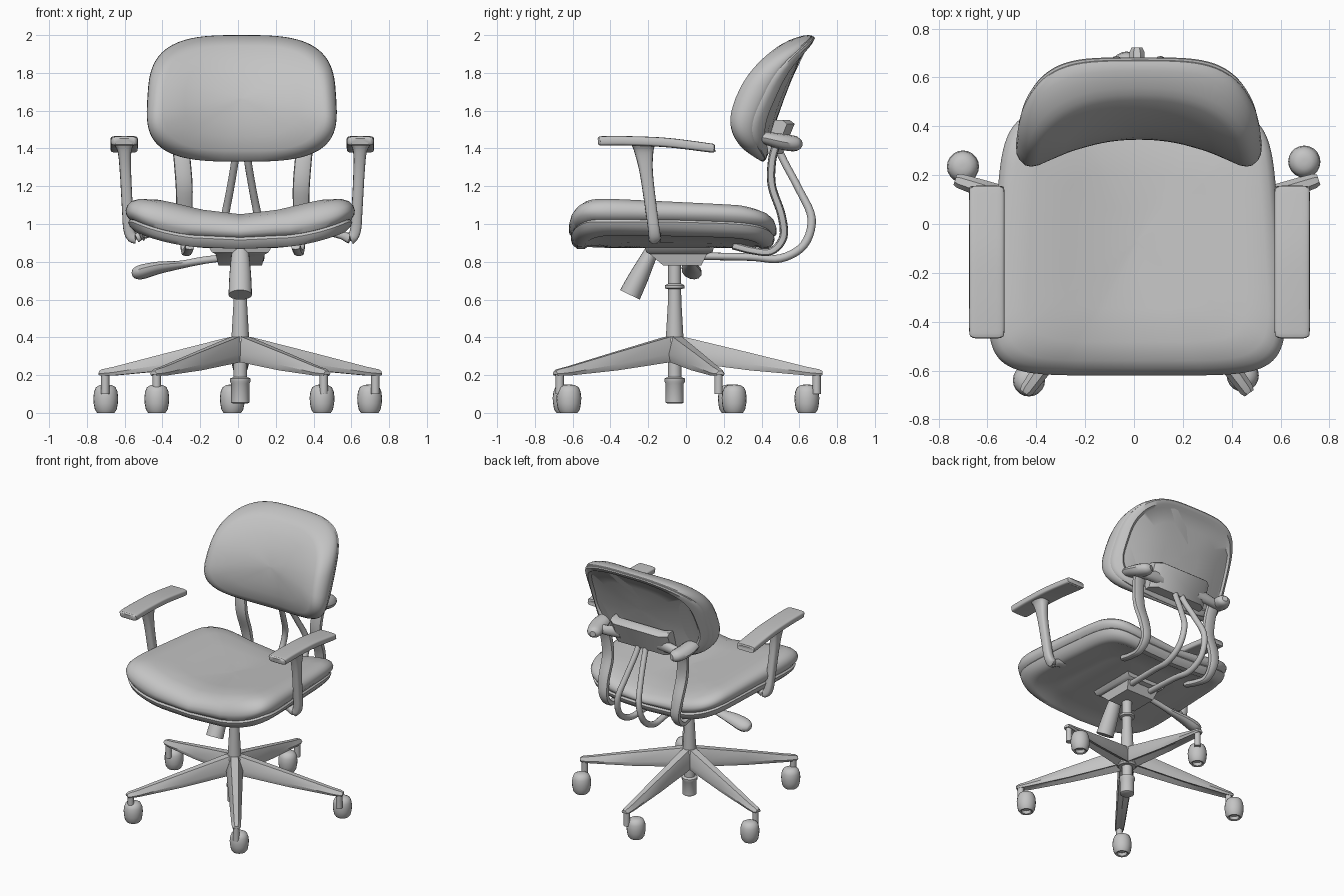
import bpy, bmesh, math
from mathutils import Vector

cube = bpy.data.objects.get("Cube")
if cube:
    bpy.data.objects.remove(cube, do_unlink=True)

grey = bpy.data.materials.new("plain_grey")
grey.use_nodes = True
grey.diffuse_color = (0.55, 0.55, 0.55, 1)
grey.node_tree.nodes["Principled BSDF"].inputs["Base Color"].default_value = (0.55, 0.55, 0.55, 1)
parts = []
CX, CY = 0.012, -0.06          # centre of the column and base


def loft(name, rings):
    """Skin a list of equal-length rings and cap both ends."""
    bm = bmesh.new()
    vs = [[bm.verts.new(p) for p in r] for r in rings]
    n = len(vs[0])
    for a, b in zip(vs, vs[1:]):
        for i in range(n):
            j = (i + 1) % n
            bm.faces.new((a[i], a[j], b[j], b[i]))
    bm.faces.new(vs[0])
    bm.faces.new(vs[-1])
    bmesh.ops.recalc_face_normals(bm, faces=bm.faces)
    me = bpy.data.meshes.new(name)
    bm.to_mesh(me)
    bm.free()
    me.materials.append(grey)
    ob = bpy.data.objects.new(name, me)
    bpy.context.collection.objects.link(ob)
    parts.append(ob)
    return ob


def superellipse(n, count):
    """Unit rounded-square outline."""
    out = []
    for i in range(count):
        a = 2 * math.pi * i / count
        c, s = math.cos(a), math.sin(a)
        out.append((math.copysign(abs(c) ** (2 / n), c), math.copysign(abs(s) ** (2 / n), s)))
    return out


def lathe(name, x, y, profile, n=24):
    """Turn (radius, z) pairs about a vertical axis."""
    return loft(name, [[(x + r * math.cos(2 * math.pi * i / n), y + r * math.sin(2 * math.pi * i / n), z)
                        for i in range(n)] for r, z in profile])


def sweep(name, pts, ref, power=2, count=12, sub=5):
    """Smooth path of (x, y, z, half width along ref, half thickness)."""
    p = [Vector(q) for q in pts]
    p = [2 * p[0] - p[1]] + p + [2 * p[-1] - p[-2]]
    path = []
    for i in range(1, len(p) - 2):
        a, b, c, d = p[i - 1:i + 3]
        for k in range(sub):
            t = k / sub
            path.append(0.5 * (2 * b + (c - a) * t + (2 * a - 5 * b + 4 * c - d) * t * t
                               + (3 * b - a - 3 * c + d) * t ** 3))
    path.append(p[-2])
    shape, rings, ref = superellipse(power, count), [], Vector(ref)
    for i, q in enumerate(path):
        tan = (path[min(i + 1, len(path) - 1)].xyz - path[max(i - 1, 0)].xyz).normalized()
        side = (ref - tan * ref.dot(tan)).normalized()
        up = tan.cross(side)
        rings.append([q.xyz + side * (u * q[3]) + up * (v * q[4]) for u, v in shape])
    return loft(name, rings)


# --- Seat: saddle-shaped cushion over a shallow, flatter pan ---
def seat_part(name, rings):
    out = []
    for s, z in rings:
        ring = []
        k = min(1, max(0, (z - 0.93) / 0.12))      # 0 at the pan, 1 on top of the cushion
        for u, v in superellipse(6, 80):
            y = v * 0.55 * s
            x = u * 0.617 * s * (1 - 0.125 * (y + 0.4))
            t = min(1, abs(x) / 0.57)
            lift = 0.088 * k * math.sin(math.pi / 2 * t) ** 2 + 0.095 * (1 - k) * t ** 2.6
            slope = 0.045 * max(0, y + 0.33) + 0.12 * max(0, y - 0.36) + 1.8 * max(0, -0.4 - y) ** 2
            ring.append((CX + x, y - 0.07, z + lift - k * slope))
        out.append(ring)
    return loft(name, out)


seat_part("seat_cushion", [(0.9, 0.92), (0.97, 0.93), (0.995, 0.955), (1, 0.98), (0.985, 1.01),
                           (0.95, 1.032), (0.89, 1.046), (0.75, 1.052), (0.5, 1.052), (0.25, 1.047), (0.02, 1.045)])
seat_part("seat_pan", [(0.02, 0.872), (0.3, 0.872), (0.6, 0.873), (0.82, 0.878), (0.85, 0.868), (0.92, 0.868),
                       (0.965, 0.89), (0.98, 0.915), (0.96, 0.93), (0.8, 0.94)])


# --- Backrest: padded front with forward wings on a recessed shell ---
def back_part(name, rings):
    out = []
    for s, d in rings:
        ring = []
        for u, v in superellipse(3.2, 80):
            z = 1.665 + 0.335 * s * v
            x = 0.5 * s * u * (1 - 0.04 * v * s)
            rear = 0.43 + 0.4 * (z - 1.36) - 0.15 * abs(x / 0.5) ** 5
            hollow = 0.09 - 0.1 * max(0, z - 1.55)
            front = 0.255 + 1.12 * (z - 1.52) ** 2 + hollow * (1 - (x / 0.38) ** 2)
            ring.append((0.02 + x, rear + (front - rear) * d, z))
        out.append(ring)
    return loft(name, out)


back_part("back_shell", [(0.02, 0.16), (0.3, 0.16), (0.6, 0.16), (0.84, 0.13), (0.88, 0.0), (0.95, -0.02),
                         (0.975, 0.03), (0.975, 0.12), (0.93, 0.2)])
back_part("back_cushion", [(0.9, 0.1), (0.97, 0.08), (0.99, 0.13), (1.0, 0.27), (0.995, 0.45), (0.972, 0.65),
                           (0.93, 0.85), (0.885, 0.95), (0.83, 1.0), (0.6, 1.0), (0.4, 1.0), (0.2, 1.0), (0.02, 1.0)])

# --- Back support: plate, clamps, flat bands and thin tubes ---
plate = [(y, z) for y, z in ((0.43, 1.37), (0.51, 1.37), (0.575, 1.53), (0.55, 1.55), (0.50, 1.55))]
loft("back_plate", [[(x, y - inset, z) for y, z in plate]
                    for x, inset in ((-0.22, 0.04), (-0.17, 0), (0.21, 0), (0.26, 0.04))])
for side, s in (("right", -1), ("left", 1)):
    X = lambda x: 0.025 + s * x
    sweep(side + "_back_clamp", [(X(0.37), 0.37, 1.46, 0.03, 0.02), (X(0.37), 0.42, 1.455, 0.055, 0.033),
                                 (X(0.36), 0.51, 1.435, 0.06, 0.042), (X(0.34), 0.58, 1.425, 0.05, 0.04),
                                 (X(0.33), 0.61, 1.425, 0.02, 0.02)], (1, 0, 0))
    sweep(side + "_clamp_bridge", [(X(0.38), 0.50, 1.43, 0.035, 0.03), (X(0.28), 0.51, 1.43, 0.035, 0.03),
                                   (X(0.16), 0.51, 1.45, 0.05, 0.03)], (0, 0, 1))
    sweep(side + "_back_band", [(X(0.33), 0.48, 1.43, 0.045, 0.022), (X(0.32), 0.455, 1.33, 0.045, 0.022),
                                (X(0.31), 0.455, 1.2, 0.045, 0.022), (X(0.308), 0.505, 1.05, 0.042, 0.022),
                                (X(0.30), 0.515, 0.93, 0.035, 0.022), (X(0.30), 0.45, 0.855, 0.026, 0.02),
                                (X(0.29), 0.35, 0.86, 0.024, 0.02), (X(0.28), 0.25, 0.885, 0.024, 0.02)],
          (1, 0, 0), 3)
    T = lambda x: 0.018 + s * x
    sweep(side + "_back_tube", [(T(0.03), 0.48, 1.42, 0.02, 0.02), (T(0.035), 0.52, 1.33, 0.02, 0.02),
                                (T(0.06), 0.60, 1.18, 0.02, 0.02), (T(0.088), 0.665, 1.03, 0.021, 0.022),
                                (T(0.10), 0.625, 0.89, 0.021, 0.022), (T(0.10), 0.50, 0.818, 0.022, 0.022),
                                (T(0.09), 0.34, 0.825, 0.024, 0.02), (T(0.08), 0.05, 0.83, 0.024, 0.02)], (1, 0, 0))

    # Armrest: arched pad on a tapering post with a foot under the seat
    A = lambda x: 0.0225 + s * x
    sweep(side + "_arm_pad", [(A(0.625), -0.466, 1.437, 0.056, 0.016), (A(0.625), -0.457, 1.438, 0.067, 0.023),
                              (A(0.625), -0.435, 1.44, 0.072, 0.025), (A(0.625), -0.30, 1.44, 0.072, 0.025),
                              (A(0.625), -0.10, 1.431, 0.072, 0.025), (A(0.625), 0.12, 1.404, 0.072, 0.024),
                              (A(0.625), 0.145, 1.4, 0.069, 0.022), (A(0.625), 0.153, 1.399, 0.06, 0.016)],
          (1, 0, 0), 5, 28)
    sweep(side + "_arm_post", [(A(0.625), -0.225, 1.425, 0.055, 0.065), (A(0.623), -0.222, 1.38, 0.036, 0.05),
                               (A(0.618), -0.21, 1.27, 0.03, 0.035), (A(0.608), -0.185, 1.08, 0.029, 0.031),
                               (A(0.60), -0.17, 0.97, 0.029, 0.031), (A(0.575), -0.165, 0.925, 0.028, 0.033),
                               (A(0.53), -0.165, 0.94, 0.022, 0.033), (A(0.46), -0.165, 0.955, 0.018, 0.033)],
          (1, 0, 0.3), 3, 16)

# --- Tilt mechanism, knob and height lever ---
loft("tilt_box", [[(CX - w, y0, z), (CX + w, y0, z), (CX + w, y1, z), (CX - w, y1, z)]
                  for w, y0, y1, z in ((0.115, -0.12, 0.08, 0.78), (0.13, -0.19, 0.11, 0.84),
                                       (0.15, -0.21, 0.14, 0.85), (0.17, -0.22, 0.15, 0.885))])
sweep("tension_knob", [(CX, -0.17, 0.88, 0.04, 0.035), (CX, -0.205, 0.81, 0.05, 0.042),
                       (CX, -0.25, 0.72, 0.058, 0.052), (CX, -0.297, 0.625, 0.062, 0.058)], (1, 0, 0), 2, 20)
sweep("height_lever", [(-0.04, 0.03, 0.825, 0.016, 0.018), (-0.18, 0.03, 0.808, 0.02, 0.02),
                       (-0.30, 0.03, 0.785, 0.03, 0.02), (-0.42, 0.03, 0.768, 0.05, 0.03),
                       (-0.51, 0.03, 0.746, 0.055, 0.036), (-0.55, 0.03, 0.738, 0.035, 0.026),
                       (-0.562, 0.03, 0.736, 0.01, 0.008)], (0, 1, -0.35))

# --- Gas column ---
lathe("column", CX, CY, [(0.04, 0.05), (0.048, 0.055), (0.048, 0.155), (0.054, 0.165), (0.054, 0.182),
                         (0.036, 0.19), (0.036, 0.28), (0.05, 0.29), (0.046, 0.41), (0.036, 0.58), (0.034, 0.655),
                         (0.052, 0.66), (0.052, 0.675), (0.034, 0.685), (0.034, 0.8)])

# --- Five-arm base with casters ---
casters = [(0.697, 0.255), (-0.03, 0.64), (-0.70, 0.235), (-0.43, -0.64), (0.445, -0.62)]
lathe("base_hub", CX, CY, [(0.06, 0.268), (0.07, 0.28), (0.06, 0.385), (0.04, 0.41)], 20)
for i, (wx, wy) in enumerate(casters):
    a = math.radians(18 + 72 * i)
    ca, sa = math.cos(a), math.sin(a)
    rings = []
    for r, w, bot, top in ((0, 0.05, 0.272, 0.412), (0.08, 0.058, 0.266, 0.395), (0.4, 0.045, 0.225, 0.318),
                           (0.7, 0.034, 0.198, 0.244), (0.765, 0.03, 0.196, 0.231), (0.782, 0.022, 0.2, 0.222)):
        h = top - bot
        section = [(-w * 0.8, bot), (-w, bot + h * 0.35), (-w * 0.45, top), (w * 0.45, top),
                   (w, bot + h * 0.35), (w * 0.8, bot), (0, bot + h * 0.2)]
        rings.append([(CX + r * ca - q * sa, CY + r * sa + q * ca, z) for q, z in section])
    loft(f"base_arm_{i + 1}", rings)
    lathe(f"caster_stem_{i + 1}", CX + 0.752 * ca, CY + 0.752 * sa, [(0.022, 0.1), (0.022, 0.215)], 12)
    lathe(f"caster_{i + 1}", wx, wy, [(0.028, 0.025), (0.034, 0.004), (0.046, 0.0), (0.058, 0.018), (0.064, 0.05),
                                      (0.066, 0.08), (0.062, 0.112), (0.052, 0.136), (0.03, 0.148), (0.01, 0.15)], 20)

# --- Smooth shading with sharp edges kept ---
bpy.ops.object.select_all(action="DESELECT")
for ob in parts:
    ob.select_set(True)
bpy.context.view_layer.objects.active = parts[0]
bpy.ops.object.shade_smooth_by_angle(angle=math.radians(40))
